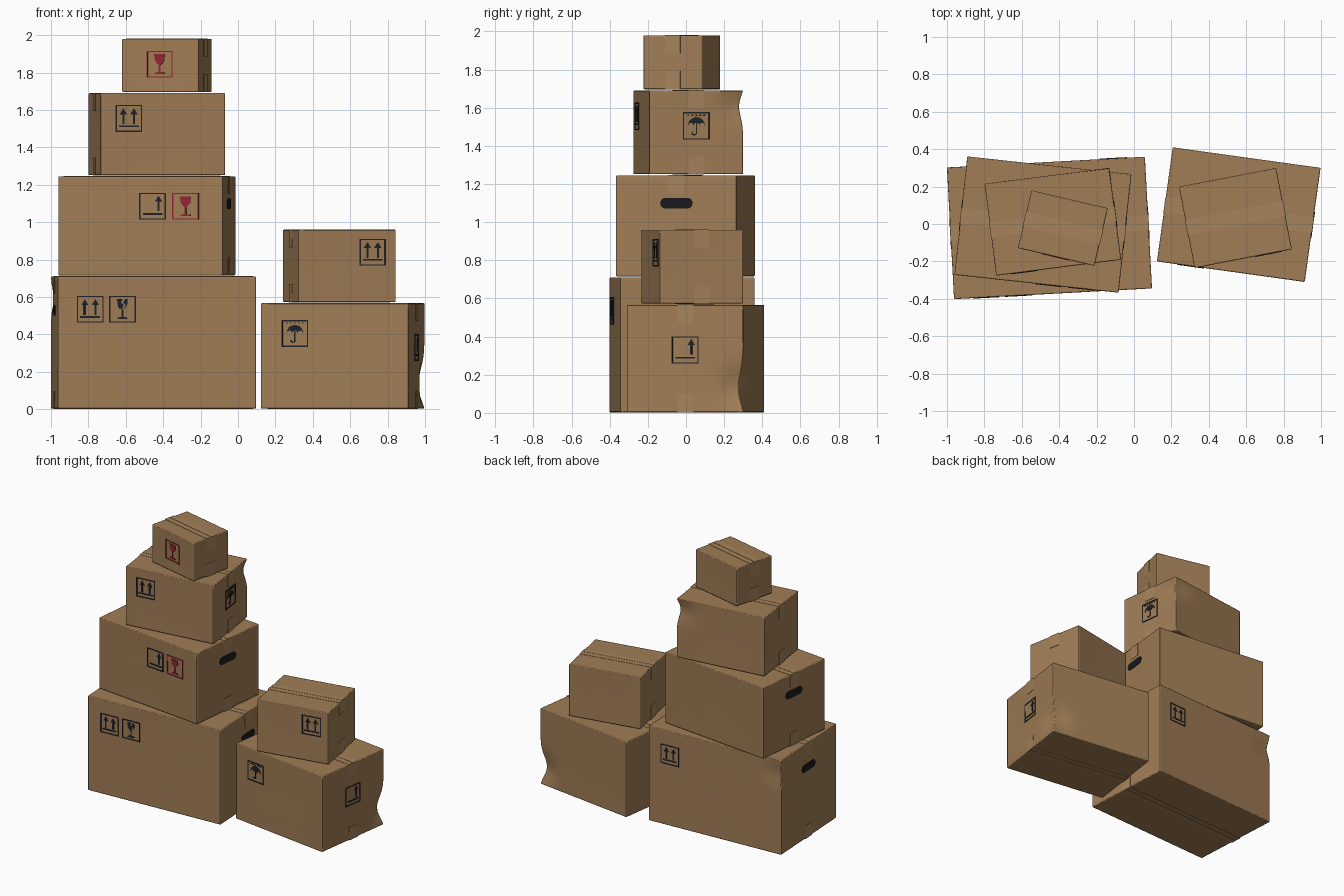
import bpy, bmesh, math
from mathutils import Matrix, Vector, noise

if "Cube" in bpy.data.objects:
    bpy.data.objects.remove(bpy.data.objects["Cube"])


def material(name, rgb):
    m = bpy.data.materials.new(name)
    m.diffuse_color = (*rgb, 1)
    m.use_nodes = True
    m.node_tree.nodes["Principled BSDF"].inputs["Base Color"].default_value = m.diffuse_color
    return m


CARD = material("cardboard", (0.352, 0.205, 0.092))
TAPE = material("packing_tape", (0.385, 0.228, 0.106))
INK = material("dark_ink", (0.013, 0.016, 0.022))
RED = material("red_ink", (0.28, 0.018, 0.03))
HOLE = material("handle_shadow", (0.010, 0.010, 0.012))


def finish(name, bm, mat, matrix):
    bmesh.ops.recalc_face_normals(bm, faces=bm.faces)
    me = bpy.data.meshes.new(name)
    bm.to_mesh(me)
    bm.free()
    me.materials.append(mat)
    ob = bpy.data.objects.new(name, me)
    ob.matrix_world = matrix
    bpy.context.collection.objects.link(ob)
    return ob


# ---- printed symbols, drawn on a square from -1 to 1 ----
def rect(u0, v0, u1, v1):
    return [(u0, v0), (u1, v0), (u1, v1), (u0, v1)]


def arrow(u, top, bottom):
    neck = top - 0.45
    return [(u - 0.08, bottom), (u + 0.08, bottom), (u + 0.08, neck), (u + 0.27, neck),
            (u, top), (u - 0.27, neck), (u - 0.08, neck)]


def arc(r, a0, a1, cu, cv, n=12):
    return [(cu + r * math.cos(math.radians(a0 + (a1 - a0) * i / n)),
             cv + r * math.sin(math.radians(a0 + (a1 - a0) * i / n))) for i in range(n + 1)]


def mirrored(half):
    return half + [(-u, v) for u, v in reversed(half)]


FRAME = [rect(-1, 0.91, 1, 1), rect(-1, -1, 1, -0.91),
         rect(-1, -0.91, -0.91, 0.91), rect(0.91, -0.91, 1, 0.91)]
STEM = mirrored([(0.1, -0.02), (0.06, -0.1), (0.06, -0.58), (0.36, -0.62), (0.36, -0.74)])
canopy = arc(0.62, 0, 180, 0, 0.02)
for c in (-0.413, 0, 0.413):                       # scalloped lower rim
    canopy += arc(0.207, 180, 0, c, 0.02, 6)[1:-1] + [(c + 0.207, 0.02)]
canopy.pop()
hook = arc(0.2, 180, 360, -0.15, -0.5, 8) + arc(0.11, 360, 180, -0.15, -0.5, 8)
SYMBOLS = {
    "up_arrows": [arrow(-0.4, 0.75, -0.42), arrow(0.4, 0.75, -0.42), rect(-0.75, -0.64, 0.75, -0.52)],
    "load_arrow": [arrow(0.45, 0.8, -0.35), rect(-0.7, -0.64, 0.75, -0.5)],
    "glass": [mirrored([(0.42, 0.75), (0.36, 0.3), (0.22, 0.08), (0.1, -0.02)]), STEM],
    "broken_glass": [[(-0.4, 0.75), (0.02, 0.75), (-0.14, 0.5), (0.1, 0.32), (-0.02, 0.02),
                      (-0.1, -0.02), (-0.24, 0.1), (-0.36, 0.35)],
                     [(0.2, 0.75), (0.4, 0.75), (0.36, 0.35), (0.24, 0.12), (0.12, 0.02),
                      (0.26, 0.32), (0.04, 0.5)], STEM],
    "umbrella": [canopy, rect(-0.04, -0.5, 0.05, 0.2), hook] +
                [rect(u - 0.06, 0.74, u + 0.06, 0.82) for u in (-0.6, -0.3, 0, 0.3, 0.6)],
}


def plate(name, polys, scale, mat, matrix, back=-0.004, front=0.003):
    """Thin raised plate made from flat polygons."""
    bm = bmesh.new()
    for poly in polys:
        f = bm.faces.new([bm.verts.new((u * scale, v * scale, back)) for u, v in poly])
        ext = bmesh.ops.extrude_face_region(bm, geom=[f])["geom"]
        bmesh.ops.translate(bm, vec=(0, 0, front - back),
                            verts=[g for g in ext if isinstance(g, bmesh.types.BMVert)])
    finish(name, bm, mat, matrix)


def side_matrix(base, side, size, u, z):
    """Frame on a box side: u to the right, v up, normal outward."""
    w, d = size
    turn = {"front": 0, "right": 90, "back": 180, "left": 270}[side]
    dist = d / 2 if side in ("front", "back") else w / 2
    return (base @ Matrix.Rotation(math.radians(turn), 4, 'Z') @ Matrix.Translation((u, -dist, z))
            @ Matrix.Rotation(math.radians(90), 4, 'X'))


def cuboid(bm, lo, hi):
    lo, hi = Vector(lo), Vector(hi)
    m = Matrix.Translation((lo + hi) / 2) @ Matrix.Diagonal((*(hi - lo), 1))
    bmesh.ops.create_cube(bm, size=1, matrix=m)


def carton(name, centre, size, z0, z1, angle, dents=(), handles=None, marks=()):
    w, d = size
    base = Matrix.Translation((*centre, 0)) @ Matrix.Rotation(math.radians(angle), 4, 'Z')

    # cardboard body with softly uneven walls and crushed corners
    bm = bmesh.new()
    bmesh.ops.create_cube(bm, size=1)
    bmesh.ops.subdivide_edges(bm, edges=bm.edges, cuts=17, use_grid_fill=True)
    for v in bm.verts:
        x, y, t = v.co
        p = Vector((x * w, y * d, z0 + (t + 0.5) * (z1 - z0)))
        soft = max(0, (0.25 - x * x if abs(y) > 0.499 else 0.25 - y * y) * (1 - 4 * t * t) * 4)
        inset = 0.003 * soft * (0.5 + 0.5 * noise.noise(p * 4 + Vector((*centre, z0))))
        if abs(y) > 0.499:
            p.y -= math.copysign(inset, y)
        elif abs(x) > 0.499:
            p.x -= math.copysign(inset, x)
        for sx, sy, zc, spread, depth in dents:
            corner = Vector((sx * w / 2, sy * d / 2))
            r = (p.xy - corner).length
            k = depth * math.exp(-((p.z - zc) / spread) ** 2 - (r / 0.11) ** 2) * (1 - (2 * t) ** 8)
            p.x -= sx * k
            p.y -= sy * k
        v.co = p
    body = finish(name, bm, CARD, base)
    bev = body.modifiers.new("soft_edges", 'BEVEL')
    bev.width, bev.segments, bev.limit_method = 0.005, 2, 'ANGLE'
    bev.angle_limit = math.radians(50)
    bpy.context.view_layer.objects.active = body
    body.select_set(True)
    bpy.ops.object.shade_smooth_by_angle(angle=math.radians(35))
    body.select_set(False)

    # tape over the top and bottom seams, folded down both ends
    bm = bmesh.new()
    hw, th, drop = 0.041, 0.002, 0.095
    for s in (-1, 1):
        y0, y1 = sorted((s * 0.0015, s * hw))
        cuboid(bm, (-w / 2 - th, y0, z1 - 0.004), (w / 2 + th, y1, z1 + th))
        cuboid(bm, (-w / 2 - th, y0, z0 - th), (w / 2 + th, y1, z0 + 0.004))
        x0, x1 = sorted((s * (w / 2 - 0.004), s * (w / 2 + th)))
        cuboid(bm, (x0, -hw, z1 - drop), (x1, hw, z1))
        cuboid(bm, (x0, -hw, z0), (x1, hw, z0 + drop))
    finish(name + "_tape", bm, TAPE, base)

    # hand holes on both ends
    if handles:
        slot = arc(0.028, -90, 90, 0.057, 0) + arc(0.028, 90, 270, -0.057, 0)
        for side in ("left", "right"):
            plate(f"{name}_{side}_handle", [slot], 1, HOLE,
                  side_matrix(base, side, size, 0, handles), front=0.002)

    # handling symbols in square frames
    for symbol, side, u, z in marks:
        plate(f"{name}_{side}_{symbol}", FRAME + SYMBOLS[symbol], 0.0715,
              RED if symbol == "glass" else INK, side_matrix(base, side, size, u, z))


# ---- tall stack ----
carton("large_box", (-0.452, -0.021), (1.06, 0.705), 0.003, 0.71, 3.1,
       dents=[(-1, 1, 0.6, 0.07, 0.016)], handles=0.53,
       marks=[("up_arrows", "front", -0.358, 0.535), ("broken_glass", "front", -0.185, 0.535),
              ("up_arrows", "back", -0.36, 0.53)])
carton("second_box", (-0.487, -0.003), (0.883, 0.637), 0.716, 1.245, -6.2, handles=1.10,
       marks=[("load_arrow", "front", 0.065, 1.085), ("glass", "front", 0.242, 1.085)])
carton("third_box", (-0.434, 0.012), (0.673, 0.495), 1.252, 1.69, 7.3,
       dents=[(1, 1, 1.61, 0.08, 0.02)],
       marks=[("up_arrows", "front", -0.183, 1.555), ("umbrella", "right", 0, 1.505)])
carton("top_box", (-0.38, -0.022), (0.42, 0.317), 1.697, 1.98, -13.2,
       marks=[("glass", "front", -0.003, 1.845)])

# ---- short stack ----
carton("low_box", (0.56, 0.05), (0.798, 0.616), 0.003, 0.567, -7.9,
       dents=[(1, 1, 0.13, 0.11, 0.032)],
       marks=[("umbrella", "front", -0.216, 0.405), ("load_arrow", "right", 0, 0.33)])
carton("small_box", (0.542, 0.032), (0.53, 0.443), 0.574, 0.96, 10.9,
       marks=[("up_arrows", "front", 0.139, 0.84)])
